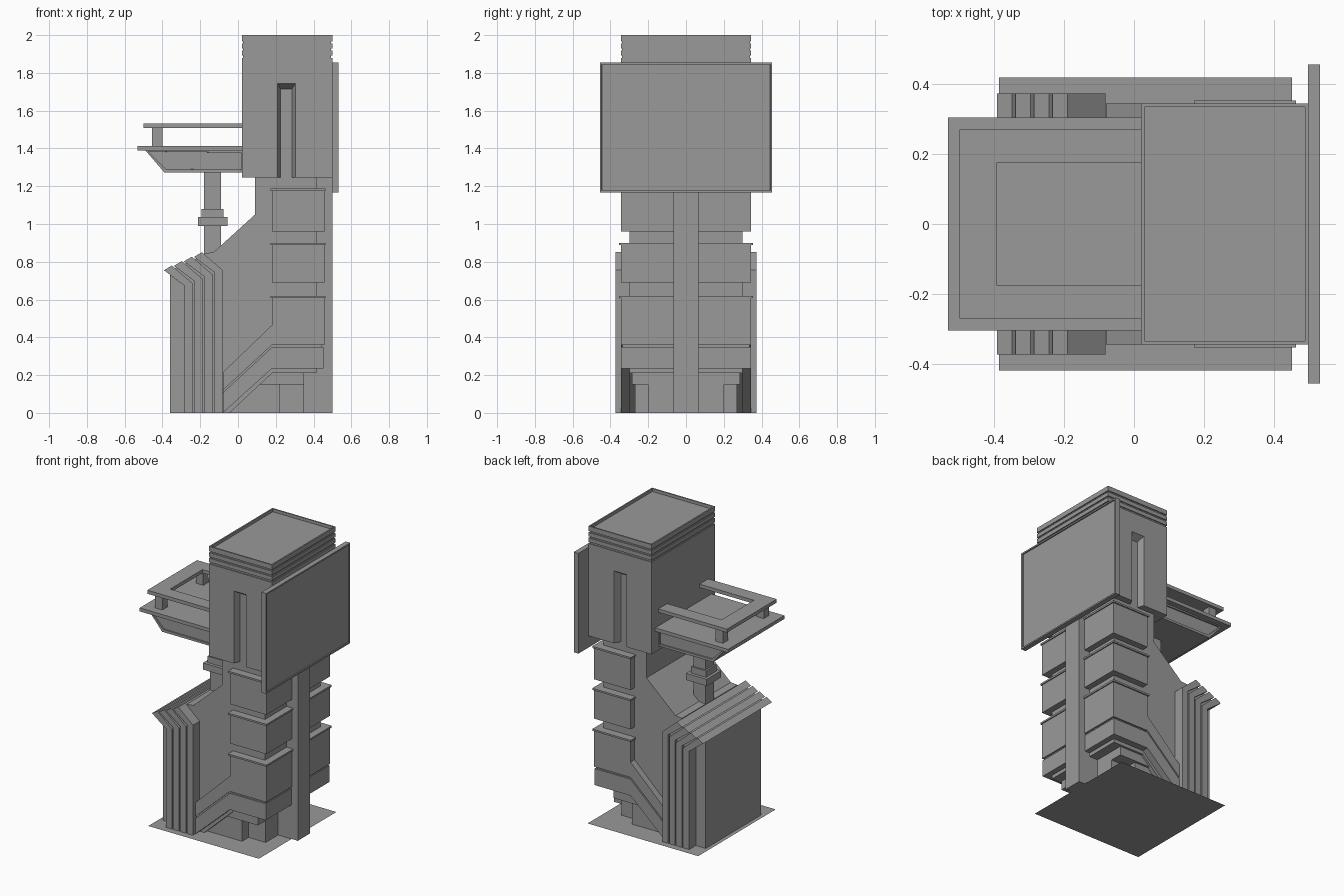
import bpy, bmesh
from mathutils import Vector

if "Cube" in bpy.data.objects:
    bpy.data.objects.remove(bpy.data.objects["Cube"])

grey = bpy.data.materials.new("dark_grey")
grey.diffuse_color = (.32, .32, .32, 1)
grey.use_nodes = True
grey.node_tree.nodes["Principled BSDF"].inputs["Base Color"].default_value = grey.diffuse_color


def finish(bm, name):
    bmesh.ops.recalc_face_normals(bm, faces=bm.faces[:])
    me = bpy.data.meshes.new(name)
    bm.to_mesh(me)
    bm.free()
    me.materials.append(grey)
    ob = bpy.data.objects.new(name, me)
    bpy.context.collection.objects.link(ob)
    return ob


def prism(name, pts, y0, y1=None, recess=None):
    """Extrude an (x, z) profile along y; one y value means symmetric.
    recess = (directions, margin, depth) sinks a panel into faces facing that way."""
    if y1 is None:
        y0, y1 = -y0, y0
    bm = bmesh.new()
    f = bm.faces.new([bm.verts.new((x, y0, z)) for x, z in pts])
    r = bmesh.ops.extrude_face_region(bm, geom=[f])
    vs = [v for v in r['geom'] if isinstance(v, bmesh.types.BMVert)]
    bmesh.ops.translate(bm, verts=vs, vec=(0, y1 - y0, 0))
    bmesh.ops.recalc_face_normals(bm, faces=bm.faces[:])
    if recess:
        for d in recess[0]:
            bm.normal_update()
            face = [max(bm.faces, key=lambda q: q.normal.dot(Vector(d)) + q.calc_area() * .01)]
            bmesh.ops.inset_individual(bm, faces=face, thickness=recess[1], depth=0)
            bmesh.ops.inset_individual(bm, faces=face, thickness=.0002, depth=-recess[2])
    return finish(bm, name)


def box(name, x0, x1, z0, z1, y0, y1=None, recess=None):
    return prism(name, [(x0, z0), (x1, z0), (x1, z1), (x0, z1)], y0, y1, recess)


# ground sheet
bm = bmesh.new()
bm.faces.new([bm.verts.new((x, y, 0)) for x, y in
              [(-.387, -.42), (.453, -.42), (.453, .42), (-.387, .42)]])
finish(bm, "base_sheet")

# main shaft, foot and rear spine
prism("shaft", [(-.36, 0), (-.36, .73), (-.285, .675), (-.2, .75), (-.18, .845), (-.13, .85),
                (.09, 1.05), (.09, 1.26), (.415, 1.26), (.415, .21), (.18, .21), (-.045, 0)], .3)
box("foot_step", 0, .35, .15, .212, .285)
box("foot", -.05, .22, 0, .152, .27)
box("foot_core", .1, .35, 0, .212, .2)
box("spine", .34, .5, 0, 1.26, .065)

# stacked side blocks with thin caps
for i, (z0, z1) in enumerate([(.96, 1.188), (.69, .9)]):
    box(f"block_{i}", .18, .457, z0, z1 - .01, .345)
    box(f"block_cap_{i}", .172, .464, z1 - .012, z1, .354)
prism("block_low", [(-.08, .12), (.18, .36), (.457, .36), (.457, .61), (.18, .61),
                    (.18, .465), (-.08, .215)], .345)
box("block_low_cap", .172, .464, .608, .62, .354)

# bent belt below the blocks, separated by a groove
prism("belt_groove", [(-.08, .08), (.18, .32), (.445, .32), (.445, .37), (.18, .37), (-.08, .13)], .335)
prism("belt", [(-.08, 0), (.18, .235), (.453, .235), (.453, .348), (.18, .348), (-.08, .107)], .345)

# bent buttress ribs with recessed filler between them
for i in range(4):
    dx, dz = .053 * i, .0235 * i
    p = [(-.285, 0), (-.24, 0), (-.24, .685), (-.35, .78), (-.392, .755), (-.285, .675)]
    prism(f"rib_{i}", [(x + dx, z + dz if z else 0) for x, z in p], .373)
prism("rib_filler", [(-.275, 0), (-.09, 0), (-.09, .75), (-.19, .83), (-.36, .755), (-.275, .69)], .352)

# head: main box with ribbed crown and sunken roof
head = box("head", .02, .5, 1.247, 1.88, .345)
box("crown_core", .027, .493, 1.87, 1.975, .338)
for i in range(2):
    z = 1.892 + .0375 * i
    box(f"crown_band_{i}", .02, .5, z, z + .027, .345)
box("crown_top", .02, .5, 1.967, 2, .345, recess=([(0, 0, 1)], .014, .02))

# tall tapered slots in both head sides
for s in (-1, 1):
    bm = bmesh.new()
    for x0, x1, zt, y in [(.207, .308, 1.75, .355), (.225, .285, 1.715, .3)]:
        for x in (x0, x1):
            for z in (1.2, zt):
                bm.verts.new((x, s * y, z))
    bmesh.ops.convex_hull(bm, input=bm.verts[:])
    cutter = finish(bm, "slot_cutter")
    cutter.hide_render = True
    m = head.modifiers.new("slot", 'BOOLEAN')
    m.operation, m.solver, m.object = 'DIFFERENCE', 'EXACT', cutter
    bpy.context.view_layer.objects.active = head
    bpy.ops.object.modifier_apply(modifier=m.name)
    bpy.data.objects.remove(cutter)

# framed screen on the right side
box("screen", .498, .533, 1.167, 1.855, .456, recess=([(1, 0, 0)], .014, .008))

# balcony: hull, deck, posts and open ring
prism("balcony_hull", [(-.39, 1.273), (.03, 1.273), (.03, 1.392), (-.492, 1.392)], .265,
      recess=([(0, -1, 0), (0, 1, 0)], .02, .01))
box("balcony_deck", -.533, .03, 1.39, 1.414, .305)
for s in (-1, 1):
    y = .222 * s
    box("balcony_post", -.455, -.4, 1.41, 1.51, y - .028, y + .028)
    a, b = sorted((s * .175, s * .27))
    box("ring_side", -.5, .03, 1.507, 1.531, a, b)
box("ring_front", -.5, -.393, 1.507, 1.531, .175)

# balcony support column with collars
box("column", -.18, -.09, .8, 1.28, .045)
box("column_collar", -.192, -.078, 1.035, 1.08, .057)
box("column_flange", -.212, -.055, .99, 1.036, .078)
